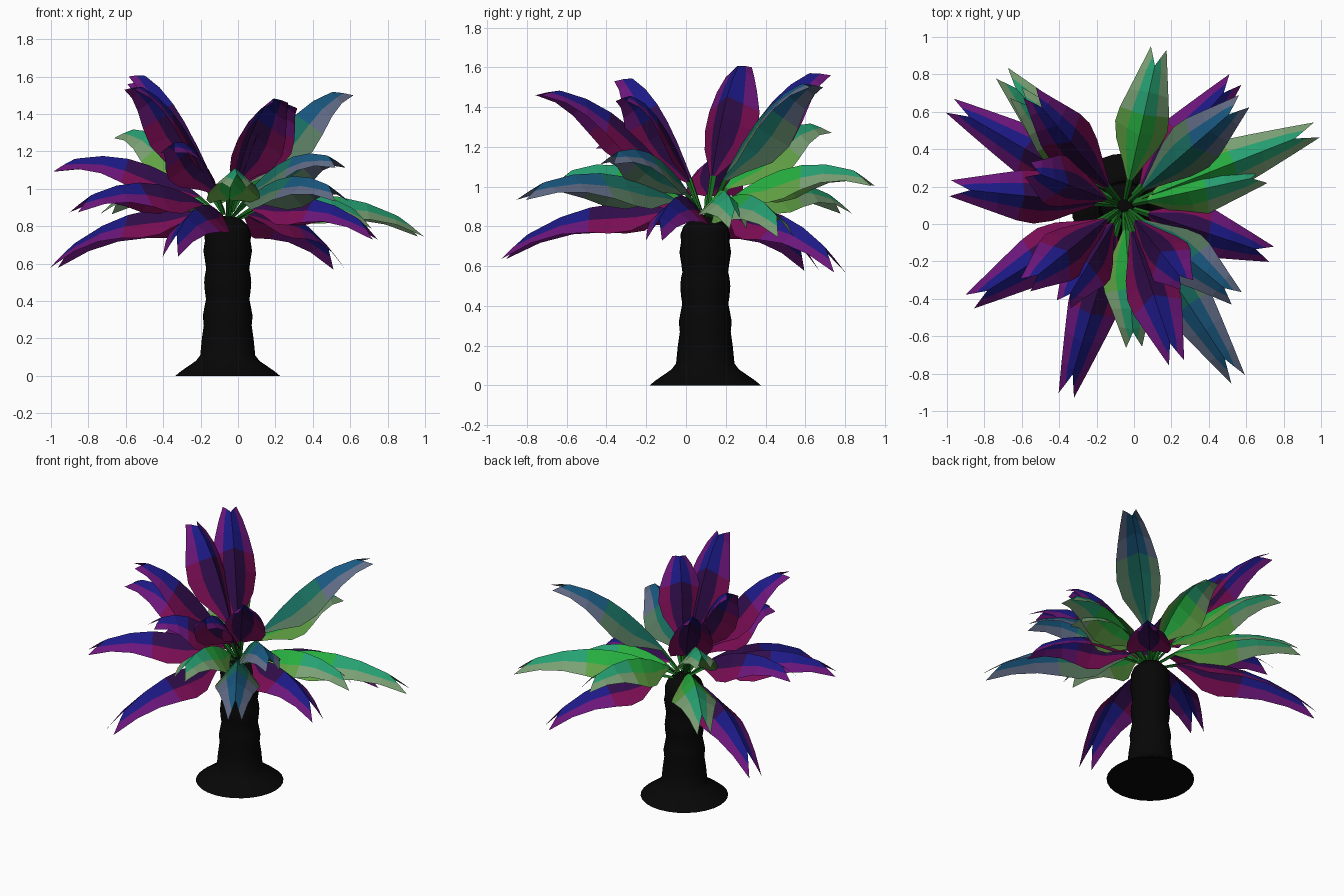
import bpy, bmesh, math
from mathutils import Vector

if "Cube" in bpy.data.objects:
    bpy.data.objects.remove(bpy.data.objects["Cube"])

CX, CY = -0.055, 0.097          # trunk axis


def material(name, rgb):
    m = bpy.data.materials.new(name)
    m.diffuse_color = (*rgb, 1)
    m.use_nodes = True
    m.node_tree.nodes["Principled BSDF"].inputs["Base Color"].default_value = m.diffuse_color
    return m


def add_object(name, bm, mats):
    me = bpy.data.meshes.new(name)
    bm.to_mesh(me)
    bm.free()
    for m in mats:
        me.materials.append(m)
    ob = bpy.data.objects.new(name, me)
    bpy.context.collection.objects.link(ob)
    return ob


# Trunk: lathed profile (radius, height) with a flared foot and swollen rings
profile = [(0, 0), (0.28, 0), (0.25, 0.025), (0.17, 0.08), (0.147, 0.11), (0.138, 0.2),
           (0.128, 0.27), (0.133, 0.32), (0.124, 0.37), (0.116, 0.41), (0.122, 0.45),
           (0.126, 0.5), (0.122, 0.54), (0.115, 0.57), (0.122, 0.62), (0.13, 0.67),
           (0.122, 0.72), (0.125, 0.76), (0.11, 0.80), (0.07, 0.84), (0, 0.86)]
bm = bmesh.new()
vs = [bm.verts.new((CX + r, CY, z)) for r, z in profile]
es = [bm.edges.new(p) for p in zip(vs, vs[1:])]
bmesh.ops.spin(bm, geom=vs + es, cent=(CX, CY, 0), axis=(0, 0, 1),
               angle=math.tau, steps=28, use_duplicate=False)
bmesh.ops.remove_doubles(bm, verts=bm.verts, dist=1e-4)
bmesh.ops.recalc_face_normals(bm, faces=bm.faces)
trunk = add_object("trunk", bm, [material("bark", (0.002, 0.002, 0.002))])
bpy.context.view_layer.objects.active = trunk
trunk.select_set(True)
bpy.ops.object.shade_smooth_by_angle(angle=math.radians(40))

# Leaf colours: rib / edge near the base, then rib / edge near the tip
stem = material("stem", (0.01, 0.16, 0.015))
palette = {
    "purple": [(0.03, 0.004, 0.07), (0.2, 0.004, 0.09), (0.012, 0.01, 0.24), (0.15, 0.008, 0.2)],
    "green": [(0.02, 0.42, 0.05), (0.12, 0.36, 0.06), (0.02, 0.36, 0.17), (0.2, 0.36, 0.18)],
    "teal": [(0.01, 0.16, 0.12), (0.10, 0.2, 0.12), (0.01, 0.10, 0.22), (0.12, 0.15, 0.24)],
}
mats = {k: [stem] + [material(f"{k}_{i}", c) for i, c in enumerate(cols)]
        for k, cols in palette.items()}

# Blade stations: position along the leaf, half width, fold depth / half width
STATIONS = [(0.0, 0.012, 0.6), (0.13, 0.018, 0.8), (0.2, 0.06, 1.1), (0.3, 0.118, 1.15),
            (0.42, 0.143, 1.05), (0.55, 0.135, 0.95), (0.7, 0.108, 0.85), (0.85, 0.077, 0.75),
            (1.0, 0.043, 0.7)]


def leaf(name, kind, tip):
    """Arched leaf folded down along its rib, ending in a forked tip."""
    tip = Vector(tip) + Vector((0, 0, 0.02))
    out = Vector((tip.x - CX, tip.y - CY, 0)).normalized()
    tip += out * 0.025
    side = Vector((-out.y, out.x, 0))
    start = Vector((CX, CY, 0.85 + 0.06 * (tip.z - 1))) + out * 0.03
    ctrl = (start + tip) / 2 + Vector((0, 0, 0.32))

    def path(t):
        p = start * (1 - t) ** 2 + ctrl * 2 * t * (1 - t) + tip * t * t
        tangent = (ctrl - start) * (1 - t) + (tip - ctrl) * t
        return p, side.cross(tangent).normalized()

    bm = bmesh.new()
    rows = []
    for t, w, fold in STATIONS:
        row = []
        for u in (-1, -0.5, 0, 0.5, 1):
            tt = t - 0.13 * (1 - abs(u)) if t == 1 else t      # notch in the tip
            p, n = path(tt)
            if n.z < 0:
                n = -n
            row.append(bm.verts.new(p + side * w * u - n * w * fold * abs(u)))
        rows.append(row)
    for i, (a, b) in enumerate(zip(rows, rows[1:])):
        for j in range(4):
            f = bm.faces.new((a[j], b[j], b[j + 1], a[j + 1]))
            outer = j in (0, 3)
            f.material_index = 0 if i == 0 else 1 + outer + (2 if i > 4 else 0)
    bmesh.ops.recalc_face_normals(bm, faces=bm.faces)
    if sum(f.normal.z for f in bm.faces) < 0:
        bmesh.ops.reverse_faces(bm, faces=bm.faces)
    return add_object(name, bm, mats[kind])


# Leaves by colour and tip position
LEAVES = [
    # drooping lower ring
    ("purple", (0.54, 0.77, 0.57)), ("green", (0.97, 0.50, 0.75)),
    ("green", (0.70, 0.26, 0.79)), ("purple", (0.73, -0.16, 0.73)),
    ("purple", (-0.36, -0.91, 0.64)), ("purple", (-0.98, 0.63, 0.58)),
    ("green", (-0.70, 0.80, 0.87)), ("purple", (-0.87, -0.41, 0.88)),
    # spreading middle ring
    ("green", (0.13, 0.93, 1.01)), ("teal", (0.55, -0.82, 0.94)),
    ("teal", (0.54, -0.39, 1.12)), ("green", (0.0, -0.65, 1.01)),
    ("purple", (-0.97, 0.19, 1.10)), ("green", (-0.62, 0.69, 1.28)),
    ("purple", (-0.37, -0.42, 1.20)),
    # upright inner ring
    ("teal", (0.57, 0.64, 1.51)), ("purple", (0.22, -0.72, 1.47)),
    ("purple", (0.27, -0.31, 1.44)), ("purple", (-0.56, -0.31, 1.54)),
    ("purple", (-0.54, 0.68, 1.57)), ("purple", (-0.54, 0.28, 1.61)),
]
for i, (kind, tip) in enumerate(LEAVES):
    leaf(f"leaf_{i + 1:02d}", kind, tip)
